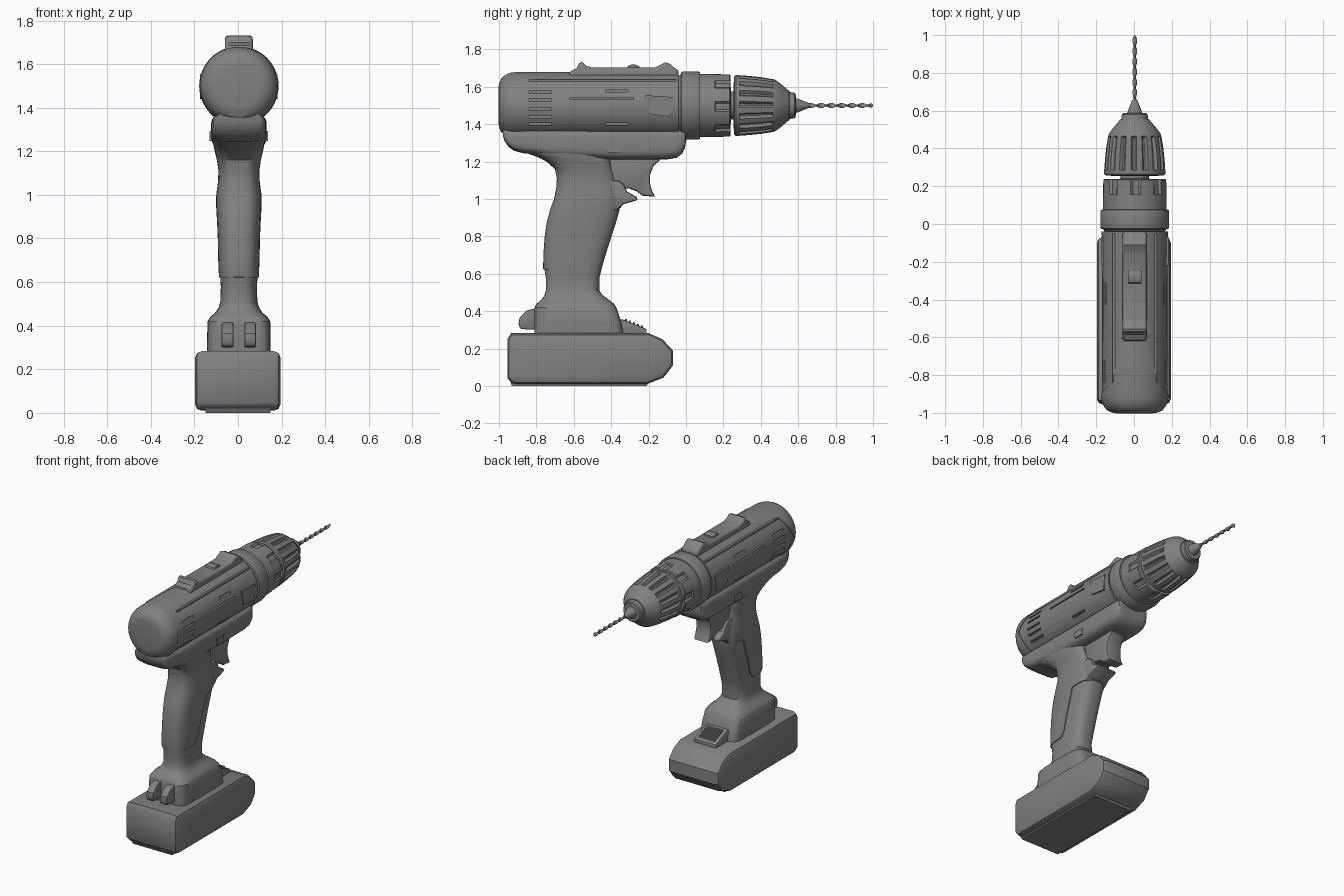
import bpy, bmesh, math
from mathutils import Vector

if "Cube" in bpy.data.objects:
    bpy.data.objects.remove(bpy.data.objects["Cube"])

CX, AXIS_Z = 0.004, 1.5          # barrel centre line
grey = bpy.data.materials.new("tool grey")
grey.diffuse_color = (0.22, 0.22, 0.22, 1)
grey.use_nodes = True
grey.node_tree.nodes["Principled BSDF"].inputs["Base Color"].default_value = grey.diffuse_color


def finish(ob, angle=32):
    ob.data.shade_smooth()
    ob.data.set_sharp_from_angle(angle=math.radians(angle))
    return ob


def make(name, bm):
    bmesh.ops.recalc_face_normals(bm, faces=bm.faces)
    me = bpy.data.meshes.new(name)
    bm.to_mesh(me)
    bm.free()
    me.materials.append(grey)
    ob = bpy.data.objects.new(name, me)
    bpy.context.collection.objects.link(ob)
    return finish(ob)


def apply(ob, mod):
    bpy.context.view_layer.objects.active = ob
    bpy.ops.object.modifier_apply(modifier=mod.name)
    return finish(ob)


def boolean(ob, cutter, op):
    m = ob.modifiers.new("cut", 'BOOLEAN')
    m.operation, m.object, m.solver = op, cutter, 'EXACT'
    apply(ob, m)
    bpy.data.objects.remove(cutter)
    return ob


def loft(name, rings):
    """Skin closed rings of equal length and cap both ends."""
    bm = bmesh.new()
    vs = [[bm.verts.new(p) for p in r] for r in rings]
    n = len(rings[0])
    for a, b in zip(vs, vs[1:]):
        for i in range(n):
            j = (i + 1) % n
            bm.faces.new((a[i], a[j], b[j], b[i]))
    bm.faces.new(vs[0])
    bm.faces.new(vs[-1])
    return make(name, bm)


def prism(name, pts, hw, x=CX, bevel=0.0, segs=2):
    """Side outline (y, z) extruded across x, with softened outer edges."""
    ob = loft(name, [[Vector((x + s * hw, y, z)) for y, z in pts] for s in (-1, 1)])
    if bevel:
        m = ob.modifiers.new("bevel", 'BEVEL')
        m.width, m.segments, m.limit_method = bevel, segs, 'ANGLE'
        m.angle_limit = math.radians(60)
        apply(ob, m)
    return ob


def boxes(name, items):
    bm = bmesh.new()
    for c, s in items:
        r = bmesh.ops.create_cube(bm, size=1)
        for v in r["verts"]:
            v.co = Vector([c[k] + v.co[k] * s[k] for k in range(3)])
    return make(name, bm)


def squircle(a, b, power, n=40):
    out = []
    for i in range(n):
        t = 2 * math.pi * (i + 0.5) / n
        c, s = math.cos(t), math.sin(t)
        out.append((a * math.copysign(abs(c) ** (2 / power), c),
                    b * math.copysign(abs(s) ** (2 / power), s)))
    return out


def revolve(name, prof, n=96, groove=lambda y, t: 0.0):
    """Profile (y, radius) turned about the barrel axis, with grooves."""
    rings = []
    for y, r in prof:
        ring = []
        for i in range(n):
            t = 2 * math.pi * i / n
            q = r - groove(y, i)
            ring.append(Vector((CX + q * math.cos(t), y, AXIS_Z + q * math.sin(t))))
        rings.append(ring)
    return loft(name, rings)


# Battery pack with base plate
prism("battery", [(-.955, .25), (-.955, .045), (-.935, .01), (-.21, .01), (-.12, .045), (-.07, .11),
                  (-.07, .19), (-.125, .25), (-.2, .283), (-.935, .283)], .196, x=-.001, bevel=.03)
prism("battery_base", [(-.93, 0), (-.21, 0), (-.2, .02), (-.94, .02)], .15, x=0)

# Handle foot and grip: rows of z, back y, front y, half width, squareness
HANDLE = [(.28, -.81, -.335, .146, 7), (.34, -.81, -.345, .146, 7), (.42, -.81, -.372, .144, 6),
          (.44, -.8, -.385, .132, 5), (.46, -.775, -.41, .108, 4), (.485, -.757, -.445, .092, 3.4),
          (.51, -.75, -.463, .085, 3), (.58, -.75, -.462, .083, 3), (.63, -.758, -.45, .086, 3),
          (.7, -.757, -.43, .089, 3), (.8, -.75, -.398, .091, 3), (.87, -.74, -.375, .094, 3),
          (.94, -.722, -.355, .098, 3), (1.0, -.7, -.35, .098, 3), (1.06, -.688, -.36, .09, 3),
          (1.11, -.685, -.38, .088, 3), (1.16, -.695, -.39, .095, 3), (1.2, -.74, -.395, .105, 3),
          (1.225, -.79, -.4, .11, 3), (1.25, -.86, -.4, .115, 3), (1.3, -.9, -.4, .115, 3)]


def handle(name, grow=0.0):
    rings = []
    for z, y0, y1, hw, p in HANDLE:
        sec = squircle(hw + grow, (y1 - y0) / 2 + grow, p)
        rings.append([Vector((CX + x, (y0 + y1) / 2 + y, z)) for x, y in sec])
    return loft(name, rings)


handle("handle")
boolean(handle("grip_overmold", .006),
        prism("grip_cutter", [(-.95, .625), (-.61, .62), (-.575, .66), (-.55, .75), (-.485, .93), (-.33, .955),
                              (-.33, 1.0), (-.37, 1.05), (-.41, 1.2), (-.48, 1.215), (-.52, 1.29), (-.95, 1.29)],
              .3), 'INTERSECT')

# Foot details: rear hooks, front release latch with ribs
for i, x in enumerate((-.048, .056)):
    prism(f"rear_hook_{i}", [(-.79, .3), (-.885, .305), (-.896, .33), (-.89, .365), (-.85, .405), (-.79, .42)],
          .027, x=x, bevel=.008)
prism("release_latch", [(-.45, .27), (-.21, .27), (-.21, .305), (-.335, .355), (-.45, .36)], .085, bevel=.008)
for i in range(5):
    y = -.32 + i * .021
    z = .349 - (y + .32) * .4
    prism(f"latch_rib_{i}", [(y - .005, z - .015), (y + .005, z - .015), (y + .005, z + .008), (y - .005, z + .01)],
          .06)

# Trigger and its guard
prism("trigger", [(-.42, 1.23), (-.14, 1.23), (-.142, 1.205), (-.175, 1.175), (-.192, 1.13), (-.192, 1.08),
                  (-.18, 1.04), (-.163, 1.012), (-.235, 1.018), (-.26, 1.04), (-.3, 1.055), (-.42, 1.055)],
      .058, bevel=.012)
prism("trigger_guard", [(-.5, .92), (-.365, .943), (-.335, .972), (-.255, .995), (-.265, 1.012), (-.315, 1.04),
                        (-.33, 1.075), (-.36, 1.1), (-.5, 1.1)], .078, bevel=.015)

# Lower housing under the barrel: y, bottom z, half width
rings = []
for y, zb, hw in [(-.978, 1.335, .1), (-.97, 1.31, .11), (-.95, 1.28, .118), (-.92, 1.258, .122), (-.87, 1.245, .125),
                  (-.8, 1.238, .126), (-.72, 1.225, .128), (-.5, 1.215, .128), (-.38, 1.21, .128),
                  (-.1, 1.212, .128), (-.05, 1.22, .126), (-.02, 1.243, .12), (-.005, 1.275, .112), (0, 1.31, .1)]:
    rings.append([Vector((CX + a, y, (zb + 1.375) / 2 + b)) for a, b in squircle(hw, (1.375 - zb) / 2, 4)])
loft("lower_housing", rings)
boxes("direction_button", [((CX, -.385, 1.27), (.268, .07, .045))])


# Motor housing with a flat underside
def barrel(name, grow=0.0):
    rings = []
    for y, r in [(-1, .09), (-.996, .115), (-.985, .14), (-.965, .158), (-.94, .169), (-.91, .174), (-.04, .175)]:
        ring = []
        for i in range(72):
            t = 2 * math.pi * (i + .5) / 72
            ring.append(Vector((CX + (r + grow) * math.cos(t), y - (grow if y < -.9 else 0) * .5,
                                AXIS_Z + max((r + grow) * math.sin(t), -.145))))
        rings.append(ring)
    return loft(name, rings)


def skin_x(z):
    return math.sqrt(.175 ** 2 - (z - AXIS_Z) ** 2)


slots = [(-.78, z, .12, .013) for z in (1.4, 1.44, 1.48, 1.53, 1.57)]
slots += [(-.45, 1.538, .34, .01), (-.37, 1.58, .12, .013), (-.37, 1.4, .12, .013)]
cut = [((CX + s * skin_x(z), y, z), (.03, w, h)) for y, z, w, h in slots for s in (-1, 1)]
boolean(barrel("motor_housing"), boxes("slot_cutter", cut), 'DIFFERENCE')
boolean(barrel("rear_cap", .005),
        prism("cap_cutter", [(-1.05, 1.3), (-.86, 1.3), (-.92, 1.5), (-.845, 1.635), (-.62, 1.668),
                             (-.62, 1.75), (-1.05, 1.75)], .3), 'INTERSECT')
# Side badge plates and long side rails
for s, side in ((-1, "left"), (1, "right")):
    prism(f"side_plate_{side}", [(-.22, 1.555), (-.07, 1.545), (-.085, 1.44), (-.2, 1.455)], .007, x=CX + s * .171)
    prism(f"side_rail_{side}", [(-.84, 1.628), (-.05, 1.628), (-.05, 1.64), (-.84, 1.64)], .01, x=CX + s * .109)

# Top rail with raised ends and the gear switch
prism("top_rail", [(-.63, 1.64), (-.615, 1.685), (-.585, 1.7), (-.57, 1.728), (-.555, 1.732), (-.535, 1.712),
                   (-.5, 1.702), (-.17, 1.702), (-.135, 1.718), (-.11, 1.731), (-.085, 1.722), (-.06, 1.7),
                   (-.04, 1.692), (-.04, 1.64)], .064, bevel=.016, segs=3)
prism("gear_switch", [(-.32, 1.69), (-.31, 1.712), (-.295, 1.718), (-.27, 1.718), (-.25, 1.71), (-.245, 1.69)], .036,
      bevel=.005)

# Front collar and clutch ring with edge notches
revolve("front_collar", [(-.05, .15), (-.028, .168), (-.025, .179), (-.015, .182), (.068, .182), (.075, .178),
                         (.078, .15)])
revolve("clutch_ring", [(.07, .169), (.155, .169), (.157, .169), (.232, .168), (.238, .163), (.24, .06)],
        groove=lambda y, i: .012 if .156 < y < .239 and (i + 2) % 12 < 4 else 0)
revolve("spindle_neck", [(.22, .075), (.28, .075)], 48)

# Chuck with grip flutes, nose and jaws
revolve("chuck", [(.255, .12), (.258, .156), (.266, .163), (.285, .162), (.287, .162), (.34, .158), (.4, .152),
                  (.455, .143), (.465, .141), (.48, .136), (.51, .113), (.535, .092), (.552, .078), (.555, .06)],
        groove=lambda y, i: .016 if .286 < y < .46 and i % 6 < 2 else 0)
revolve("chuck_nose", [(.54, .074), (.58, .068), (.586, .062), (.588, .04)], 48)
revolve("chuck_jaws", [(.57, .044), (.6, .036), (.655, .014), (.662, .009)], 24)

# Twisted drill bit
rings = []
for k in range(91):
    y = .64 + .36 * k / 90
    t = math.pi * (y - .64) / .055
    size = 1 if k < 88 else (90.6 - k) / 3
    rings.append([Vector((CX + size * (a * math.cos(t) - b * math.sin(t)), y,
                          AXIS_Z + size * (a * math.sin(t) + b * math.cos(t)))) for a, b in squircle(.0135, .006, 2, 12)])
loft("drill_bit", rings)
